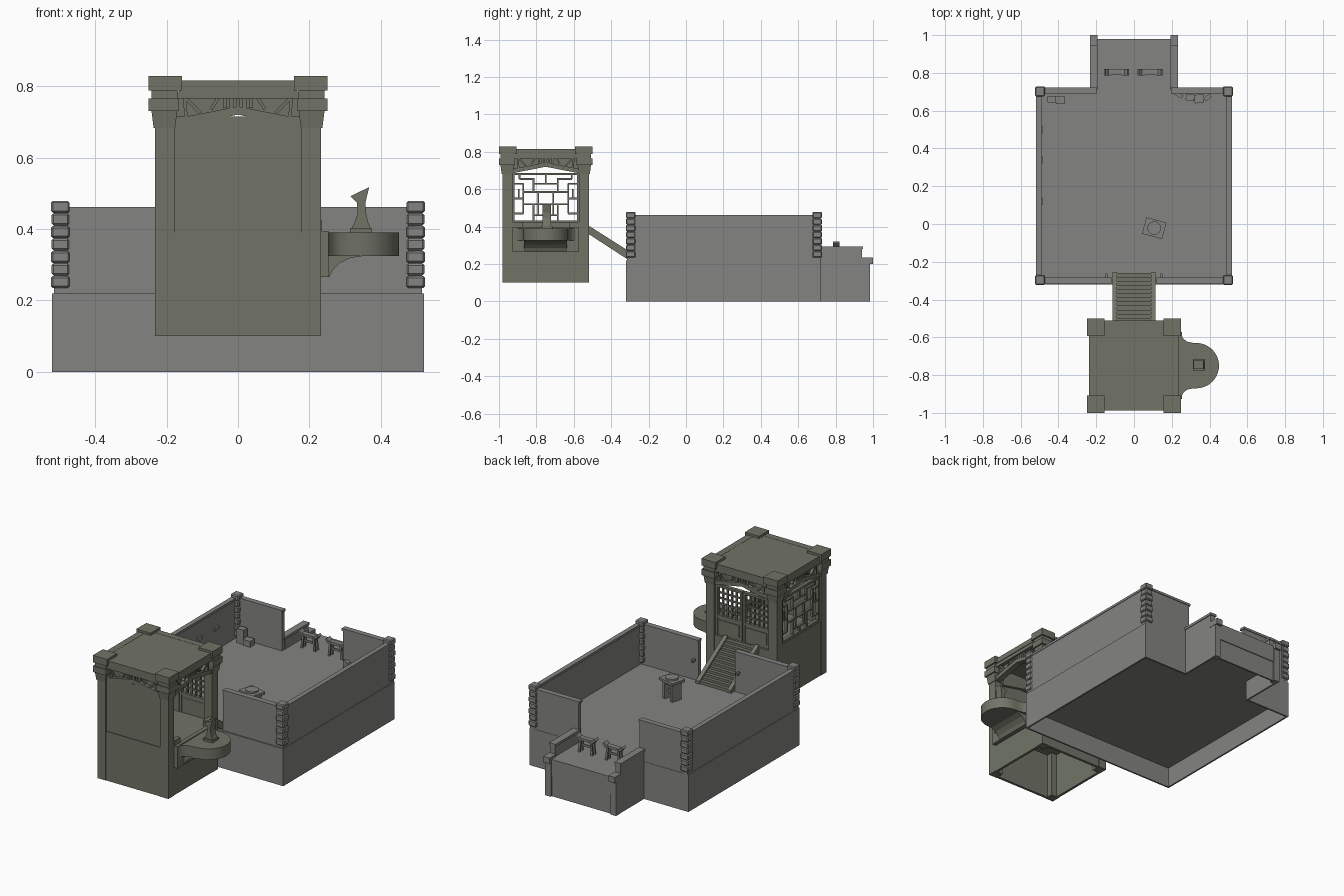
import bpy, bmesh, math
from mathutils import Matrix, Vector

if "Cube" in bpy.data.objects:
    bpy.data.objects.remove(bpy.data.objects["Cube"])


def material(name, rgb):
    m = bpy.data.materials.new(name)
    m.diffuse_color = (*rgb, 1)
    m.use_nodes = True
    m.node_tree.nodes["Principled BSDF"].inputs["Base Color"].default_value = m.diffuse_color
    return m


STONE = material("stone", (0.23, 0.23, 0.22))
TOWER = material("tower_stone", (0.165, 0.175, 0.135))


def make(name, mat, boxes=(), prisms=(), xf=Matrix(), bevel=0):
    """boxes: (x0,x1,y0,y1,z0,z1); prisms: (axis, points, lo, hi)"""
    bm = bmesh.new()
    todo = [("z", [(a, c), (b, c), (b, d), (a, d)], e, f) for a, b, c, d, e, f in boxes]
    for axis, pts, lo, hi in todo + list(prisms):
        put = {"x": lambda p, h: (h, p[0], p[1]), "y": lambda p, h: (p[0], h, p[1]),
               "z": lambda p, h: (p[0], p[1], h)}[axis]
        low = [bm.verts.new(put(p, lo)) for p in pts]
        top = [bm.verts.new(put(p, hi)) for p in pts]
        bm.faces.new(low[::-1])
        bm.faces.new(top)
        for i in range(len(pts)):
            j = (i + 1) % len(pts)
            bm.faces.new((low[i], low[j], top[j], top[i]))
    bmesh.ops.recalc_face_normals(bm, faces=bm.faces)
    bmesh.ops.transform(bm, matrix=xf, verts=bm.verts)
    me = bpy.data.meshes.new(name)
    bm.to_mesh(me)
    bm.free()
    me.materials.append(mat)
    ob = bpy.data.objects.new(name, me)
    bpy.context.collection.objects.link(ob)
    if bevel:
        mod = ob.modifiers.new("bevel", "BEVEL")
        mod.width, mod.segments = bevel, 1
    return ob


def both(*boxes):
    """mirror boxes across x = 0"""
    return list(boxes) + [(-b, -a, *r) for a, b, *r in boxes]


def bar(p, q, w):
    """thin rectangle outline along p-q, for use as a prism profile"""
    p, q = Vector(p), Vector(q)
    d = (q - p).normalized()
    n = Vector((-d.y, d.x)) * w / 2
    return [tuple(v) for v in (p - n, q - n, q + n, p + n)]


# ---------- courtyard ----------
FL = 0.22
outline = [(-.52, -.32), (.52, -.32), (.52, .72), (.23, .72), (.23, .98),
           (-.23, .98), (-.23, .72), (-.52, .72)]
make("courtyard_floor", STONE, prisms=[("z", outline, .12, FL)])
make("courtyard_base", STONE, both(
    (.51, .52, -.32, .72, 0, .12), (.23, .52, .71, .72, 0, .12), (.22, .23, .71, .98, 0, .12))
    + [(-.51, .51, -.32, -.31, 0, .12), (-.22, .22, .965, .975, 0, .12)])
make("courtyard_walls", STONE, both(
    (.495, .515, -.315, .72, FL, .455), (.12, .5, -.312, -.288, FL, .455),
    (.2, .5, .695, .718, FL, .455)))
make("wall_caps", STONE, both(
    (.49, .518, -.29, .7, .447, .461), (.12, .49, -.316, -.283, .447, .461),
    (.195, .49, .69, .722, .447, .461)))

# corner quoins
quoins = []
for k in range(7):
    z, g = .235 + k * .035, .026 if k % 2 == 0 else .0245
    for cy in (-.296, .702):
        quoins += both((.497 - g, .497 + g, cy - g, cy + g, z, z + .0335))
make("corner_quoins", STONE, quoins, bevel=.005)

# rear terrace parapets and corner posts
make("terrace_parapets", STONE, both(
    (.198, .23, .72, .94, FL, .283), (.193, .234, .71, .945, .28, .295),
    (.193, .234, .94, 1.0, .2, .235), (.195, .232, .95, .985, 0, .2)))
make("door_knobs", STONE, both((.14, .152, -.288, -.262, .33, .345)))
make("wall_hooks", STONE, [(-.497, -.485, y - .02, y + .02, .34, .36) for y in (.12, .34, .5)])

# trestle benches on the terrace
for cx in (-.093, .085):
    legs = [("y", bar((s * .042, 0), (s * .034, .08), .012), y - .005, y + .005)
            for s in (-1, 1) for y in (-.012, .012)]
    curls = [("y", bar((s * .046, .08), (s * .062, .097), .013), -.018, .018) for s in (-1, 1)]
    make("bench", STONE, [(-.052, .052, -.015, .015, .072, .086), (-.035, .035, -.004, .004, .035, .047)],
         legs + curls, Matrix.Translation((cx, .803, FL)))

# pedestal table with a round dish
ring = [(.036 * math.cos(i * math.pi / 8), .036 * math.sin(i * math.pi / 8)) for i in range(16)]
make("pedestal_table", STONE,
     [(-.055, .055, -.045, .045, .105, .12), (-.042, .042, -.035, .035, .092, .105)]
     + both((.022, .04, -.033, .033, 0, .092)) + [(-.03, .03, -.006, .006, .03, .05)],
     [("z", ring, .12, .13)],
     Matrix.Translation((.107, -.022, FL)) @ Matrix.Rotation(math.radians(-15), 4, "Z"))

# loose blocks in the rear corners
for n, x, y, r, w, d, h in (("tall_block", -.435, .66, 0, .046, .036, .085), ("low_block", -.388, .655, 0, .048, .042, .035),
                            ("crate", .345, .663, 5, .05, .045, .04), ("crate", .297, .67, -8, .045, .035, .03),
                            ("tilted_slab", .39, .67, 40, .04, .02, .05), ("tilted_slab", .235, .685, -30, .05, .02, .06)):
    make(n, STONE, [(-w / 2, w / 2, -d / 2, d / 2, 0, h)],
         xf=Matrix.Translation((x, y, FL)) @ Matrix.Rotation(math.radians(r), 4, "Z"))

# ---------- stairs ----------
string = [(-.52, .405), (-.255, .237), (-.255, .22), (-.305, .22), (-.52, .36)]
make("stair_stringers", TOWER, prisms=[("x", string, a, b) for a, b in ((-.115, -.09), (.09, .115))])
make("stair_treads", TOWER, [(-.09, .09, -.52 + i * .0215, -.497 + i * .0215,
                              .36 - i * .0137, .388 - i * .0137) for i in range(12)])

# ---------- tower ----------
C = Matrix.Translation((0, -.75, 0))
H, I = .232, .178


def four(b):
    """one box repeated at all four corners"""
    a, c, d, e, *z = b
    return both((a, c, d, e, *z), (a, c, -e, -d, *z))


make("tower_posts", TOWER, four((I, H, I, H, .1, .69)), xf=C)
caps = four((.165, .25, .165, .25, .73, .765)) + four((.17, .242, .17, .242, .765, .787)) \
    + four((.157, .25, .157, .25, .787, .828))
make("post_capitals", TOWER, caps, xf=C)
for sx in (1, -1):
    for sy in (1, -1):
        # flared block under each capital
        ob = make("capital_flare", TOWER, [(.17, .242, .17, .242, .682, .73)])
        for v in ob.data.vertices:
            if v.co.z < .7:
                v.co.x += .006 * (-1 if v.co.x > .2 else 1)
                v.co.y += .006 * (-1 if v.co.y > .2 else 1)
            v.co = Vector((v.co.x * sx, v.co.y * sy - .75, v.co.z))
        if sx * sy < 0:
            ob.data.flip_normals()
make("tower_floor", TOWER, [(-.225, .225, -.225, .225, .37, .39)], xf=C)
make("tower_roof", TOWER, [(-.236, .236, -.226, .226, .79, .814)], xf=C)

# each side: 0 front, 1 right, 2 back, 3 left (local side faces -y)
chevron = [(-.18, .685), (0, .72), (.18, .685), (.18, .708), (0, .743), (-.18, .708)]
backing = [(-.18, .7), (0, .725), (.18, .7), (.18, .785), (-.18, .785)]
for s in range(4):
    R = C @ Matrix.Rotation(s * math.pi / 2, 4, "Z")
    struts = [bar((k * .15, .768), (k * .145, .712), .009) for k in (-1, 1)] \
        + [bar((k * .145, .765), (k * .105, .725), .009) for k in (-1, 1)] \
        + [bar((k * .055, .768), (k * .075, .735), .009) for k in (-1, 1)] \
        + [bar((k * .018, .738), (k * .018, .768), .011) for k in (-2, -1, 0, 1, 2)]
    make("truss", TOWER,
         [(-.165, .165, -.238, -.2, .785, .815), (-.172, .172, -.234, -.2, .765, .785)],
         [("y", chevron, -.23, -.195), ("y", backing, -.21, -.2)]
         + [("y", p, -.226, -.205) for p in struts], R)
    make("lower_wall", TOWER, [(-I, I, -.23, -.215, .1, .42 if s == 3 else .39)], xf=R)
    if s == 0:
        make("front_panel", TOWER, [(-I, I, -.226, -.212, .39, .715)], xf=R)
    if s == 1:
        make("sill_jambs", TOWER, both((.125, I, -.235, -.21, .39, .425)), xf=R)
    if s == 2:
        # pair of lattice doors
        door = []
        for a in (-.176, .002):
            b = a + .174
            door += [(a, b, -.218, -.202, .39, .5), (a + .02, b - .02, -.222, -.2, .41, .48),
                     (a, a + .014, -.222, -.2, .39, .685), (b - .014, b, -.222, -.2, .39, .685),
                     (a, b, -.222, -.2, .672, .685), (a, b, -.222, -.2, .495, .508)]
            for k in range(1, 5):
                x, z = a + .014 + k * .0292, .508 + k * .0328
                door += [(x - .004, x + .004, -.216, -.206, .5, .68),
                         (a, b, -.216, -.206, z - .004, z + .004)]
        make("lattice_doors", TOWER, door, xf=R)
    if s == 3:
        # meander lattice window, mirrored about its middle
        lines = [((0, .43), (0, .46)), ((0, .63), (0, .68)), ((-.04, .52), (.04, .52)),
                 ((-.04, .585), (.04, .585)), ((-.065, .63), (.065, .63)), ((-.065, .46), (.065, .46))]
        for k in (-1, 1):
            lines += [((k * a, z), (k * b, w)) for a, z, b, w in (
                (.04, .46, .04, .585), (.065, .43, .065, .52), (.065, .585, .065, .66),
                (.04, .52, .12, .52), (.04, .585, .12, .585), (.12, .47, .12, .63),
                (.12, .47, .178, .47), (.12, .63, .178, .63), (.12, .55, .178, .55),
                (.065, .655, .14, .655), (.14, .655, .14, .685), (.145, .55, .145, .6))]
        make("lattice_window", TOWER, both((.166, I, -.225, -.205, .42, .685)) +
             [(-I, I, -.225, -.205, .42, .432), (-I, I, -.225, -.205, .675, .687)],
             [("y", bar(p, q, .009), -.222, -.208) for p, q in lines], R)

# ---------- balcony ----------
half = [(.23, -.175), (.25, -.165), (.262, -.142), (.282, -.127), (.31, -.121)]
arc = [(.33 + .12 * math.sin(t), -.12 * math.cos(t)) for t in (math.pi * i / 20 for i in range(21))]
plan = half + arc + [(x, -y) for x, y in half[::-1]]
bal = make("balcony", TOWER, prisms=[("z", plan, .325, .39)], xf=C)
bracket = [(.23, .265), (.255, .265), (.265, .285), (.285, .305), (.315, .319), (.36, .326), (.23, .33)]
make("balcony_bracket", TOWER, [(.228, .253, -.177, .177, .265, .395)],
     [("y", bracket, -.115, .115)], C)

# slanted spyglass stand on the balcony
stand = [(.317, .4), (.372, .4), (.364, .42), (.358, .445), (.357, .475), (.367, .517),
         (.315, .492), (.333, .474), (.335, .445), (.327, .42)]
make("spyglass_stand", TOWER, [(.313, .375, -.026, .036, .385, .402)],
     [("y", stand, -.017, .027)], C)

# smooth the rounded balcony rim
bpy.ops.object.select_all(action="DESELECT")
bal.select_set(True)
bpy.context.view_layer.objects.active = bal
bpy.ops.object.shade_smooth_by_angle(angle=math.radians(30))
